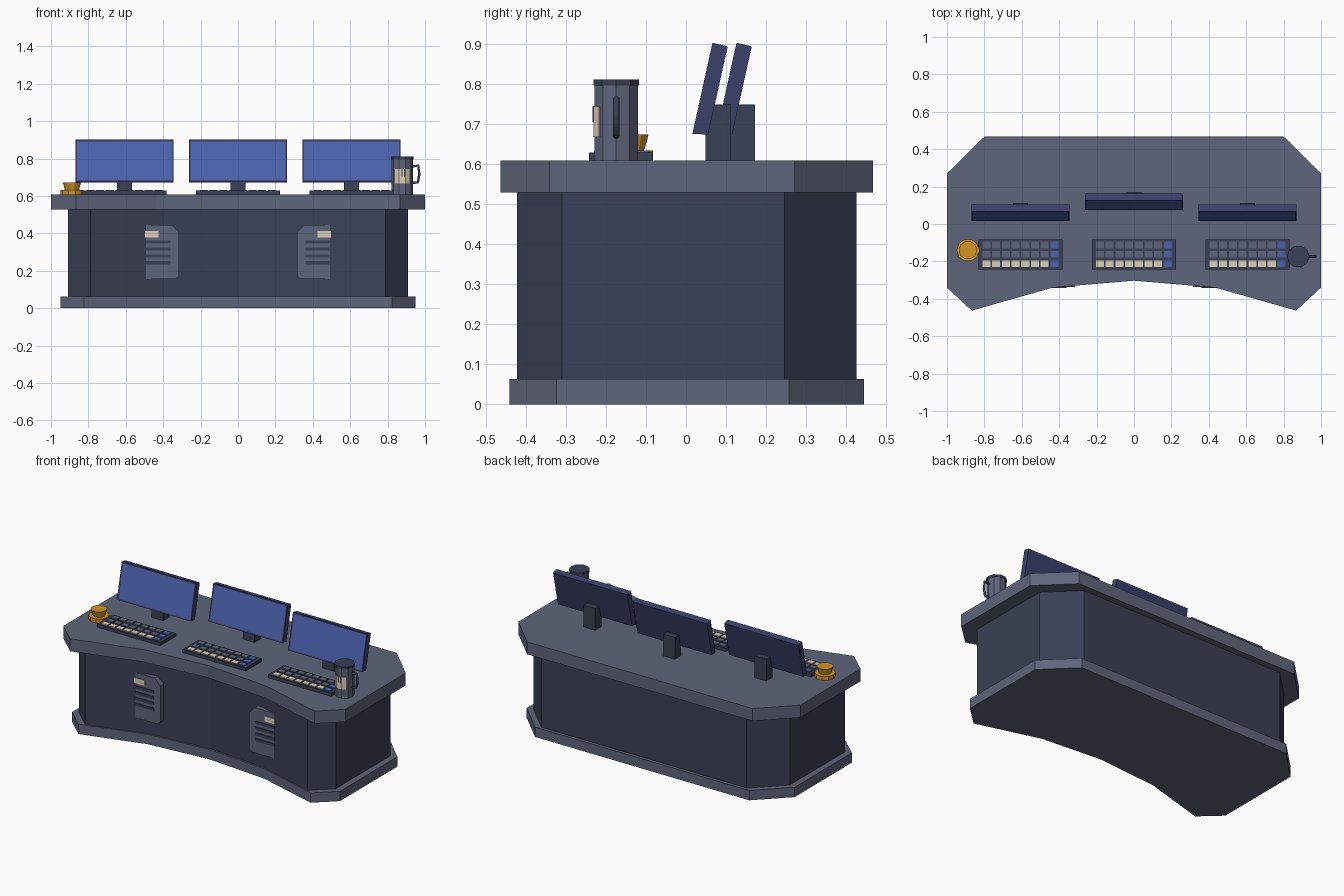
import bpy, bmesh, math
from mathutils import Vector

cube = bpy.data.objects.get("Cube")
if cube:
    bpy.data.objects.remove(cube, do_unlink=True)


def material(name, rgb):
    m = bpy.data.materials.new(name)
    m.use_nodes = True
    m.diffuse_color = (*rgb, 1)
    m.node_tree.nodes["Principled BSDF"].inputs["Base Color"].default_value = (*rgb, 1)
    return m


GREY = material("slate_grey", (0.115, 0.13, 0.2))
DARK = material("dark_slate", (0.042, 0.051, 0.093))
NAVY = material("navy", (0.043, 0.052, 0.145))
BLUE = material("screen_blue", (0.073, 0.125, 0.43))
AMBER = material("amber", (0.66, 0.3, 0.02))
CREAM = material("cream", (0.72, 0.63, 0.48))


def finish(name, bm, *mats):
    bmesh.ops.recalc_face_normals(bm, faces=bm.faces)
    mesh = bpy.data.meshes.new(name)
    bm.to_mesh(mesh)
    bm.free()
    for m in mats:
        mesh.materials.append(m)
    obj = bpy.data.objects.new(name, mesh)
    bpy.context.collection.objects.link(obj)
    return obj


def add_prism(bm, pts, lo, hi, axis):
    """Extrude a 2D outline between lo and hi along the axis."""
    def place(p, h):
        return {"x": (h, *p), "y": (p[0], h, p[1]), "z": (*p, h)}[axis]
    face = bm.faces.new([bm.verts.new(place(p, lo)) for p in pts])
    out = bmesh.ops.extrude_face_region(bm, geom=[face])["geom"]
    offset = Vector(place((0, 0), hi - lo))
    bmesh.ops.translate(bm, vec=offset, verts=[v for v in out if isinstance(v, bmesh.types.BMVert)])


def prism(name, pts, lo, hi, axis, mat):
    bm = bmesh.new()
    add_prism(bm, pts, lo, hi, axis)
    return finish(name, bm, mat)


def rect(a0, a1, b0, b1):
    return [(a0, b0), (a1, b0), (a1, b1), (a0, b1)]


def lathe(name, x, y, rings, sides, mat):
    """Stack of (radius, height) rings with flat caps."""
    bm = bmesh.new()
    loops = []
    for r, z in rings:
        angles = [2 * math.pi * i / sides for i in range(sides)]
        loops.append([bm.verts.new((x + r * math.cos(a), y + r * math.sin(a), z)) for a in angles])
    for a, b in zip(loops, loops[1:]):
        for i in range(sides):
            j = (i + 1) % sides
            bm.faces.new((a[i], a[j], b[j], b[i]))
    bm.faces.new(loops[0])
    bm.faces.new(loops[-1])
    return finish(name, bm, mat)


# Desk: one outline at three scales
half = [(0.8, 0.467), (1, 0.27), (1, -0.34), (0.867, -0.463), (0.435, -0.34)]
outline = half + [(0, -0.303)] + [(-x, y) for x, y in reversed(half)]
TOP = 0.608


def scaled(s):
    return [(x * s, y * s) for x, y in outline]


prism("desk_base", scaled(0.95), 0, 0.063, "z", GREY)
prism("desk_body", scaled(0.91), 0.063, 0.528, "z", DARK)
prism("desk_top", outline, 0.528, TOP, "z", GREY)

# Vent panels, sunk into the angled front
for side, s in (("left", 1), ("right", -1)):
    shape = [(0.52, 0.155), (0.335, 0.155), (0.315, 0.175), (0.315, 0.405), (0.355, 0.445), (0.52, 0.445)]
    prism(side + "_vent_panel", [(s * x, z) for x, z in shape], -0.337, -0.27, "y", GREY)
    prism(side + "_vent_label", rect(s * 0.425, s * 0.498, 0.378, 0.412), -0.341, -0.333, "y", CREAM)
    bm = bmesh.new()
    for i in range(4):
        z = 0.345 - i * 0.037
        add_prism(bm, rect(s * 0.36, s * 0.498, z, z + 0.017), -0.341, -0.333, "y")
    finish(side + "_vent_slots", bm, DARK)

# Workstations: monitor, stand and keyboard
for label, x, dy in (("right", -0.607, 0), ("centre", 0, 0.06), ("left", 0.607, 0)):
    bm = bmesh.new()
    profile = [(0.016, 0.675), (0.066, 0.902), (0.104, 0.893), (0.055, 0.673)]
    add_prism(bm, [(y + dy, z) for y, z in profile], x - 0.263, x + 0.263, "x")
    bmesh.ops.recalc_face_normals(bm, faces=bm.faces)
    bm.normal_update()
    screen = [f for f in bm.faces if f.normal.y < -0.8]
    bmesh.ops.inset_individual(bm, faces=screen, thickness=0.014, depth=-0.003)
    for f in screen:
        f.material_index = 1
    finish(label + "_monitor", bm, NAVY, BLUE)

    profile = [(0.049, TOP), (0.049, 0.733), (0.064, 0.748), (0.112, 0.748), (0.112, TOP)]
    prism(label + "_monitor_stand", [(y + dy, z) for y, z in profile], x - 0.041, x + 0.041, "x", DARK)

    prism(label + "_keyboard", rect(x - 0.224, x + 0.224, -0.242, -0.083), TOP, 0.628, "z", DARK)
    keys = {GREY: bmesh.new(), CREAM: bmesh.new(), BLUE: bmesh.new()}
    for row in range(3):
        for col in range(8):
            mat = BLUE if col == 7 else CREAM if row == 2 else GREY
            kx, ky = x - 0.204 + col * 0.052, -0.13 - row * 0.05
            add_prism(keys[mat], rect(kx, kx + 0.043, ky, ky + 0.036), 0.626, 0.633, "z")
    for mat, bm in keys.items():
        finish(label + "_keys_" + mat.name, bm, mat)

# Amber push button
BX, BY = -0.888, -0.14
lathe("button_base", BX, BY, [(0.061, TOP), (0.061, 0.633)], 10, AMBER)
lathe("button_cap", BX, BY, [(0.037, 0.632), (0.049, 0.673)], 10, AMBER)

# Mug with rim, label and handle
MX, MY = 0.878, -0.174
lathe("mug_body", MX, MY, [(0.057, TOP), (0.057, 0.797)], 10, GREY)
lathe("mug_rim", MX, MY, [(0.06, 0.795), (0.06, 0.811)], 10, DARK)


def label_arc(r):
    return [(MX + r * a, MY - r * b) for a, b in ((-0.64, 0.71), (-0.309, 0.951), (0.309, 0.951), (0.64, 0.71))]


prism("mug_label", label_arc(0.06) + label_arc(0.056)[::-1], 0.667, 0.743, "z", CREAM)
for i, dx in enumerate((-0.004, 0.01)):
    prism(f"mug_label_notch_{i + 1}", rect(MX + dx, MX + dx + 0.005, MY - 0.059, MY - 0.05),
          0.705, 0.744, "z", DARK)

curve = bpy.data.curves.new("mug_handle", "CURVE")
curve.dimensions = "3D"
curve.bevel_depth = 0.008
curve.bevel_resolution = 1
curve.use_fill_caps = True
path = [(0.92, 0.755), (0.964, 0.763), (0.969, 0.715), (0.962, 0.673), (0.92, 0.668)]
spline = curve.splines.new("POLY")
spline.points.add(len(path) - 1)
for point, (x, z) in zip(spline.points, path):
    point.co = (x, MY, z, 1)
curve.materials.append(DARK)
handle = bpy.data.objects.new("mug_handle", curve)
bpy.context.collection.objects.link(handle)
